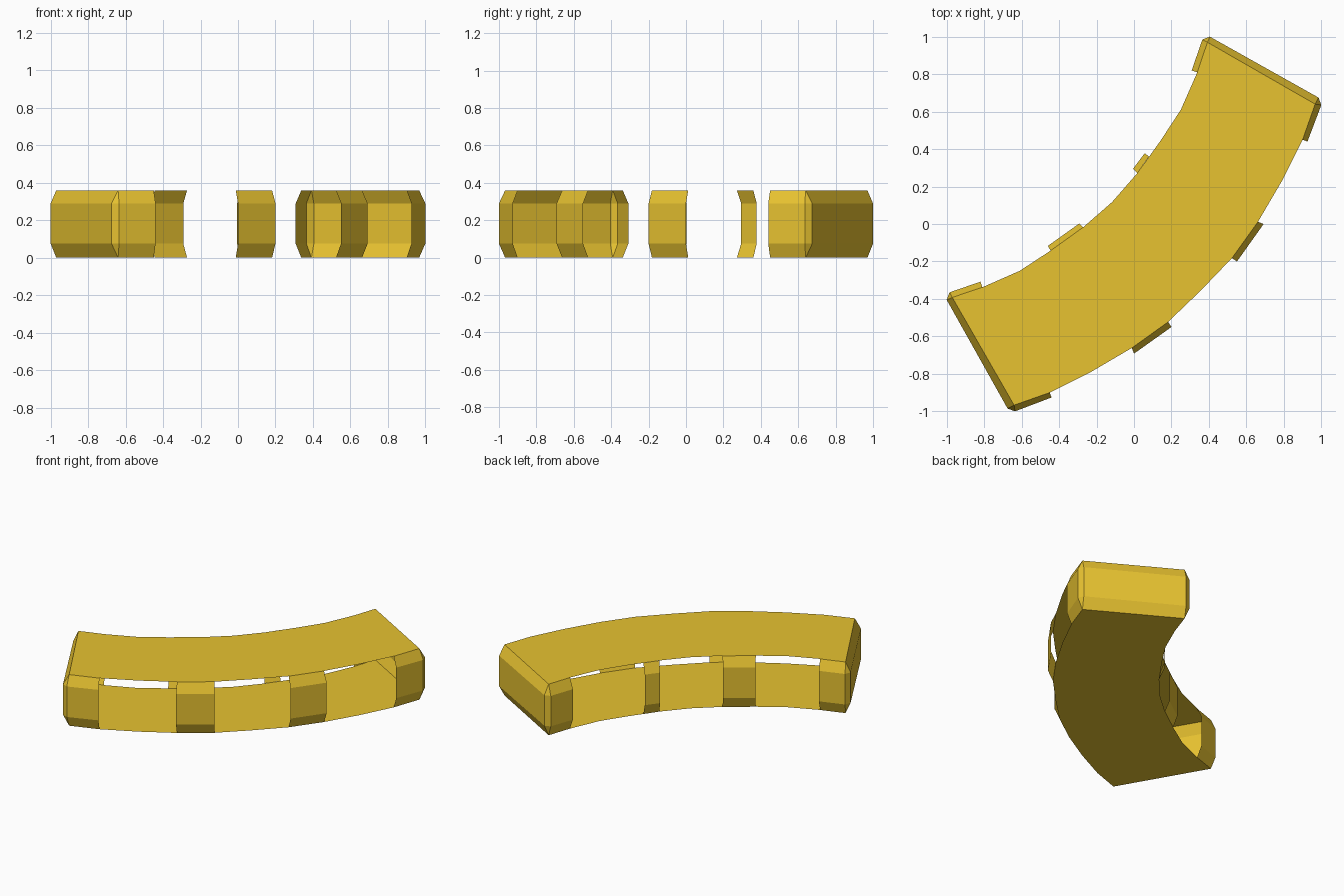
import bpy
import bmesh
from mathutils import Vector

if "Cube" in bpy.data.objects:
    bpy.data.objects.remove(bpy.data.objects["Cube"])

H, Z_LOW, Z_HIGH = 0.36, 0.075, 0.29

yellow = bpy.data.materials.new("yellow")
yellow.diffuse_color = (0.8, 0.54, 0.03, 1)
yellow.use_nodes = True
yellow.node_tree.nodes["Principled BSDF"].inputs["Base Color"].default_value = yellow.diffuse_color

# Half outlines, from the front left end to the bend's middle
INNER = [(-0.97, -0.392), (-0.81, -0.338), (-0.61, -0.25), (-0.445, -0.142),
         (-0.272, -0.018), (-0.117, 0.117)]
OUTER = [(-0.64, -0.967), (-0.45, -0.9), (-0.23, -0.79), (-0.012, -0.662),
         (0.182, -0.523), (0.356, -0.356)]


def flip(points):
    """Mirror across the diagonal axis of the bend."""
    return [(-y, -x) for x, y in points]


def build(name, faces):
    bm = bmesh.new()
    for face in faces:
        bm.faces.new([bm.verts.new(p) for p in face])
    bmesh.ops.remove_doubles(bm, verts=bm.verts, dist=0.0005)
    mesh = bpy.data.meshes.new(name)
    bm.to_mesh(mesh)
    bm.free()
    obj = bpy.data.objects.new(name, mesh)
    mesh.materials.append(yellow)
    bpy.context.collection.objects.link(obj)


def outward(face, direction):
    """Wind a face so that its normal points along the given direction."""
    a, b, c = (Vector(p) for p in face[:3])
    return face if (b - a).cross(c - a).dot(Vector(direction)) > 0 else face[::-1]


def panel(edge, bulge):
    """Upright panel: sheet edge below and above, pushed-out middle band."""
    (a, b), (c, d) = edge, bulge
    rows = [[(*a, 0), (*b, 0)], [(*c, Z_LOW), (*d, Z_LOW)],
            [(*c, Z_HIGH), (*d, Z_HIGH)], [(*a, H), (*b, H)]]
    out = (c[0] + d[0] - a[0] - b[0], c[1] + d[1] - a[1] - b[1], 0)
    return [outward([*lo, *hi[::-1]], out) for lo, hi in zip(rows, rows[1:])]


def corner(tip, c, d):
    """Small bevel joining an end wall to its side return."""
    out = (c[0] + d[0] - 2 * tip[0], c[1] + d[1] - 2 * tip[1], 0)
    return [outward(f, out) for f in (
        [(*tip, 0), (*c, Z_LOW), (*d, Z_LOW)],
        [(*c, Z_LOW), (*d, Z_LOW), (*d, Z_HIGH), (*c, Z_HIGH)],
        [(*tip, H), (*c, Z_HIGH), (*d, Z_HIGH)])]


# Curved floor and roof sheets, in strips across the bend
inner = INNER + flip(INNER[:-1])[::-1]
outer = OUTER + flip(OUTER[:-1])[::-1]
for name, z, up in (("floor", 0, -1), ("roof", H, 1)):
    build(name, [outward([(*p, z) for p in (inner[i], outer[i], outer[i + 1], inner[i + 1])],
                         (0, 0, up)) for i in range(len(inner) - 1)])

# End walls with bevelled corners and short side returns
in_side, in_end = (-0.985, -0.365), (-1.0, -0.405)
out_end, out_side = (-0.675, -0.985), (-0.635, -1.0)
for name, m in (("left_end", list), ("right_end", flip)):
    faces = panel(m([INNER[0], OUTER[0]]), m([in_end, out_end]))
    faces += panel(m(INNER[:2]), m([in_side, (-0.82, -0.308)]))
    faces += panel(m(OUTER[:2]), m([out_side, (-0.44, -0.926)]))
    faces += corner(*m([INNER[0], in_side, in_end]))
    faces += corner(*m([OUTER[0], out_side, out_end]))
    build(name, faces)

# Posts along both curved sides
outer_post = (OUTER[3:5], [(0.0, -0.692), (0.2, -0.55)])
build("outer_post_left", panel(*outer_post))
build("outer_post_right", panel(*map(flip, outer_post)))
build("inner_post_left", panel(INNER[3:5], [(-0.46, -0.117), (-0.292, 0.003)]))
build("inner_post_right", panel([(0.018, 0.272), (0.08, 0.36)],
                                [(-0.005, 0.295), (0.057, 0.378)]))
